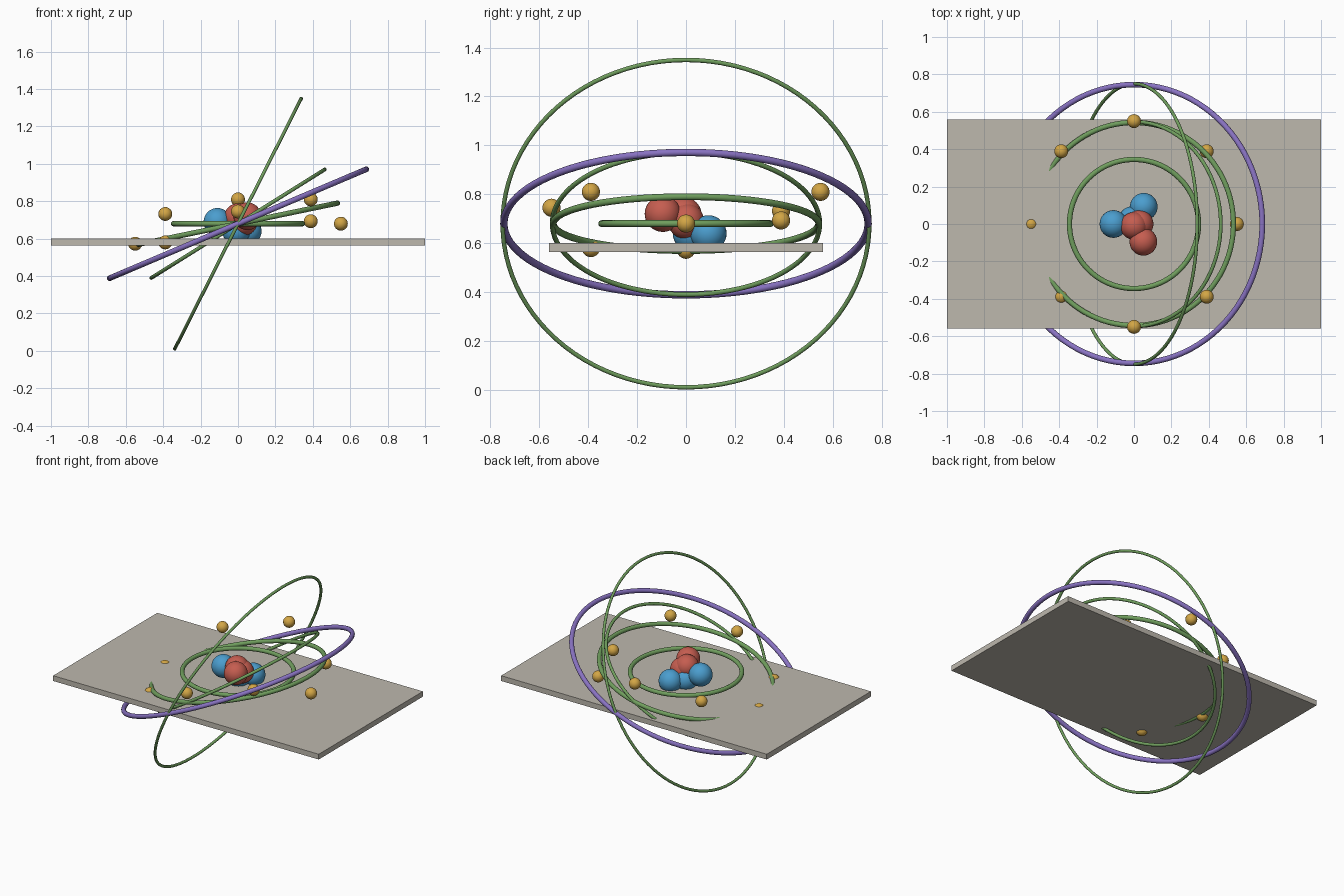
import bpy
from math import radians, sin, cos

if "Cube" in bpy.data.objects:
    bpy.data.objects.remove(bpy.data.objects["Cube"])

CENTRE_Z = 0.68


def material(name, rgb):
    m = bpy.data.materials.new(name)
    m.use_nodes = True
    colour = (*rgb, 1)
    m.diffuse_color = colour
    m.node_tree.nodes["Principled BSDF"].inputs["Base Color"].default_value = colour
    return m


stone = material("warm grey", (0.51, 0.48, 0.42))
green = material("leaf green", (0.16, 0.34, 0.11))
purple = material("violet", (0.25, 0.17, 0.54))
red = material("brick red", (0.56, 0.11, 0.08))
blue = material("sky blue", (0.07, 0.34, 0.62))
gold = material("gold", (0.65, 0.38, 0.06))


def finish(name, mat, smooth=True):
    ob = bpy.context.object
    ob.name = name
    ob.data.materials.append(mat)
    if smooth:
        bpy.ops.object.shade_smooth()
    return ob


def ring(name, outer, tube, tilt, mat):
    bpy.ops.mesh.primitive_torus_add(
        major_radius=outer - tube, minor_radius=tube,
        major_segments=96, minor_segments=16,
        location=(0, 0, CENTRE_Z), rotation=(0, -radians(tilt), 0))
    return finish(name, mat)


def ball(name, radius, location, mat):
    bpy.ops.mesh.primitive_uv_sphere_add(
        segments=32, ring_count=16, radius=radius, location=location)
    return finish(name, mat)


# Base plate
bpy.ops.mesh.primitive_cube_add(size=1, location=(0, 0, 0.582))
bpy.context.object.scale = (2, 1.12, 0.036)
finish("base_plate", stone, smooth=False)

# Orbit rings, tilted about the y axis
ring("inner_orbit", 0.359, 0.014, 0, green)
ring("low_orbit", 0.557, 0.014, 11.7, green)
ring("middle_orbit", 0.557, 0.010, 32, green)
ring("steep_orbit", 0.759, 0.009, 63.2, green)
ring("wide_orbit", 0.76, 0.015, 23, purple)

# Nucleus
for i, place in enumerate([(0, -0.01, 0.715), (0.05, -0.095, 0.72), (0.03, 0, 0.69)]):
    ball(f"proton_{i + 1}", 0.074, place, red)
for i, place in enumerate([(-0.11, 0, 0.69), (0.052, 0.092, 0.64), (-0.01, 0.02, 0.64)]):
    ball(f"neutron_{i + 1}", 0.074, place, blue)

# Electrons, evenly spaced around the nucleus at varying heights
heights = [0.68, 0.693, 0.81, 0.732, 0.573, 0.58, 0.745, 0.81]
for i, z in enumerate(heights):
    a = radians(45 * i)
    ball(f"electron_{i + 1}", 0.037, (0.55 * cos(a), 0.55 * sin(a), z), gold)
